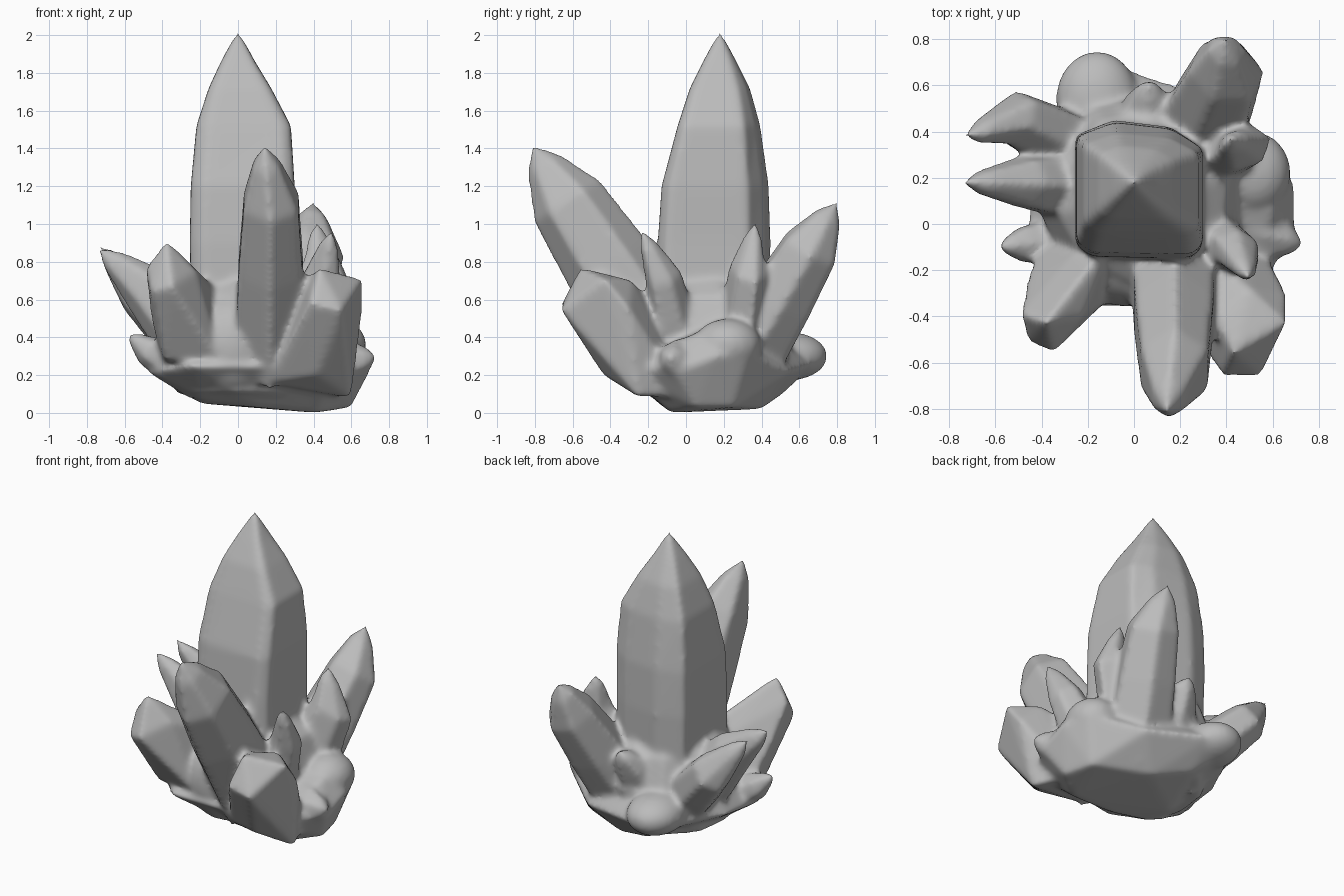
import bpy, bmesh, math
from mathutils import Vector, Matrix

old = bpy.data.objects.get("Cube")
if old:
    bpy.data.objects.remove(old, do_unlink=True)

grey = bpy.data.materials.new("stone_grey")
grey.use_nodes = True
grey.diffuse_color = (0.5, 0.5, 0.5, 1)
grey.node_tree.nodes["Principled BSDF"].inputs["Base Color"].default_value = (0.5, 0.5, 0.5, 1)

bm = bmesh.new()


def loft(rings, tip):
    """Close a stack of equal rings with a bottom cap and a pointed tip."""
    loops = [[bm.verts.new(p) for p in ring] for ring in rings]
    n = len(loops[0])
    bm.faces.new(loops[0][::-1])
    for low, high in zip(loops, loops[1:]):
        for i in range(n):
            j = (i + 1) % n
            bm.faces.new((low[i], low[j], high[j], high[i]))
    apex = bm.verts.new(tip)
    for i in range(n):
        bm.faces.new((loops[-1][i], loops[-1][(i + 1) % n], apex))


def ring(centre, u, v, wide, deep, sides, roll):
    k = 1 / math.cos(math.pi / sides)
    out = []
    for i in range(sides):
        a = roll + math.tau * i / sides
        out.append(centre + u * wide * k * math.cos(a) + v * deep * k * math.sin(a))
    return out


def worn_square(x, y, z, wide, deep):
    """Uneven rectangle with chamfered corners."""
    corners = ((1, -0.85), (1, 0.6), (0.5, 0.9), (-0.4, 1),
               (-1, 0.78), (-1, -0.8), (-0.75, -0.97), (0.8, -1))
    return [Vector((x + wide * a, y + deep * b, z)) for a, b in corners]


def crystal(base, shoulder, tip, wide, deep, sides=6, roll=0.5, taper=0.85, foot=1.1):
    """Leaning prism from base to shoulder, then a blunt point."""
    base, shoulder, tip = Vector(base), Vector(shoulder), Vector(tip)
    axis = (shoulder - base).normalized()
    u = Vector((0, 0, 1)).cross(axis).normalized()
    v = axis.cross(u)
    steps = ((base, foot), (base.lerp(shoulder, 0.6), 1), (shoulder, taper),
             (shoulder.lerp(tip, 0.65), taper * 0.5))
    loft([ring(c, u, v, wide * s, deep * s, sides, roll) for c, s in steps], tip)


def hull(points):
    verts = [bm.verts.new(p) for p in points]
    made = bmesh.ops.convex_hull(bm, input=verts)
    spare = [g for g in made["geom_interior"] if isinstance(g, bmesh.types.BMVert)]
    bmesh.ops.delete(bm, geom=spare, context="VERTS")


def lobe(centre, size):
    m = Matrix.Translation(centre) @ Matrix.Diagonal((*size, 1))
    bmesh.ops.create_icosphere(bm, subdivisions=3, radius=1, matrix=m)


# Tall central crystal: centre x, centre y, height, half width, half depth
levels = ((0.03, 0.14, 0.2, 0.27, 0.29), (0.02, 0.15, 0.9, 0.275, 0.3),
          (0.025, 0.155, 1.2, 0.275, 0.285), (0.03, 0.175, 1.52, 0.25, 0.22),
          (0.01, 0.18, 1.72, 0.165, 0.16), (0, 0.18, 1.86, 0.09, 0.09))
loft([worn_square(*level) for level in levels], (0, 0.18, 2.03))

# Large leaning crystals around it
crystal((0.17, -0.08, 0.27), (0.175, -0.63, 1.12), (0.14, -0.82, 1.42), 0.17, 0.215)
crystal((0.22, 0.25, 0.18), (0.4, 0.66, 0.87), (0.4, 0.8, 1.12), 0.175, 0.17)
crystal((-0.1, 0.15, 0.22), (-0.48, 0.18, 0.66), (-0.75, 0.18, 0.88), 0.13, 0.16, taper=0.8)

# Broad blunt crystals with wide feet, left front and right front
hull(((0.43, -0.56, 0.77), (0.66, -0.43, 0.71), (0.38, -0.66, 0.58), (0.55, -0.66, 0.54),
      (0.66, -0.3, 0.55), (0.36, -0.42, 0.72), (0.5, -0.28, 0.7), (0.6, -0.25, 0.08),
      (0.16, -0.32, 0.16), (0.18, -0.05, 0.45), (0.5, 0, 0.08), (0.42, -0.44, 0.2)))
hull(((-0.49, -0.39, 0.78), (-0.38, -0.43, 0.92), (-0.22, -0.4, 0.75), (-0.35, -0.56, 0.67),
      (-0.46, -0.51, 0.64), (-0.46, -0.22, 0.5), (-0.39, -0.3, 0.28), (-0.08, -0.3, 0.25),
      (-0.4, -0.05, 0.25), (-0.08, -0.05, 0.62), (-0.28, -0.15, 0.62)))

# Thin side crystals and the hooked one
crystal((0.25, 0.0, 0.2), (0.45, -0.12, 0.72), (0.5, -0.24, 0.98), 0.1, 0.12)
crystal((0.25, 0.25, 0.2), (0.47, 0.33, 0.75), (0.42, 0.37, 1.02), 0.1, 0.15)
crystal((-0.1, 0.25, 0.2), (-0.52, 0.46, 0.64), (-0.74, 0.38, 0.89), 0.13, 0.14)
crystal((0.03, 0.3, 0.2), (0.06, 0.49, 0.55), (0.07, 0.62, 0.68), 0.13, 0.12)
crystal((-0.2, -0.05, 0.17), (-0.48, -0.09, 0.33), (-0.59, -0.1, 0.42), 0.09, 0.09)
crystal((0.2, 0.0, 0.2), (0.6, -0.05, 0.27), (0.74, -0.09, 0.3), 0.12, 0.13)

# Mound at the foot of the crystals
loft([ring(Vector((0.04, 0.12, z)), Vector((1, 0, 0)), Vector((0, 1, 0)), r, r, 10, 0.2)
      for z, r in ((0.1, 0.36), (0.4, 0.43), (0.62, 0.36))], (0.02, 0.12, 0.95))

# Bowl shaped base: underside, rim and top
underside = ((0.1, -0.12, 0.03), (0.42, -0.08, 0.0), (0.6, 0.05, 0.03), (0.55, 0.25, 0.03),
             (0.2, 0.4, 0.02), (-0.2, 0.1, 0.05), (-0.2, -0.1, 0.07), (-0.05, 0.5, 0.09))
rim = ((-0.47, -0.12, 0.21), (-0.45, 0.22, 0.24), (-0.32, 0.5, 0.24), (-0.25, 0.66, 0.27),
       (-0.05, 0.68, 0.26), (0.35, 0.55, 0.22), (0.64, 0.33, 0.32), (0.7, 0.15, 0.3),
       (0.7, -0.05, 0.22), (0.5, -0.36, 0.25), (0.1, -0.37, 0.25), (-0.25, -0.37, 0.25))
top = ((0.58, 0.25, 0.44), (0.6, 0.05, 0.42), (-0.32, 0.0, 0.42), (0.0, 0.45, 0.45),
       (-0.3, 0.35, 0.42))
hull(underside + rim + top)

# Rounded lobes on the rim
lobe((-0.16, 0.54, 0.3), (0.18, 0.21, 0.13))
lobe((0.52, 0.22, 0.36), (0.16, 0.18, 0.14))
lobe((-0.02, -0.16, 0.36), (0.24, 0.2, 0.27))

bmesh.ops.recalc_face_normals(bm, faces=bm.faces)
mesh = bpy.data.meshes.new("crystal_cluster")
bm.to_mesh(mesh)
bm.free()
mesh.materials.append(grey)
cluster = bpy.data.objects.new("crystal_cluster", mesh)
bpy.context.collection.objects.link(cluster)

# Fuse the parts into one softly worn skin
fuse = cluster.modifiers.new("fuse", "REMESH")
fuse.mode = "VOXEL"
fuse.voxel_size = 0.016
fuse.use_smooth_shade = True
soften = cluster.modifiers.new("soften", "SMOOTH")
soften.factor = 0.5
soften.iterations = 16
